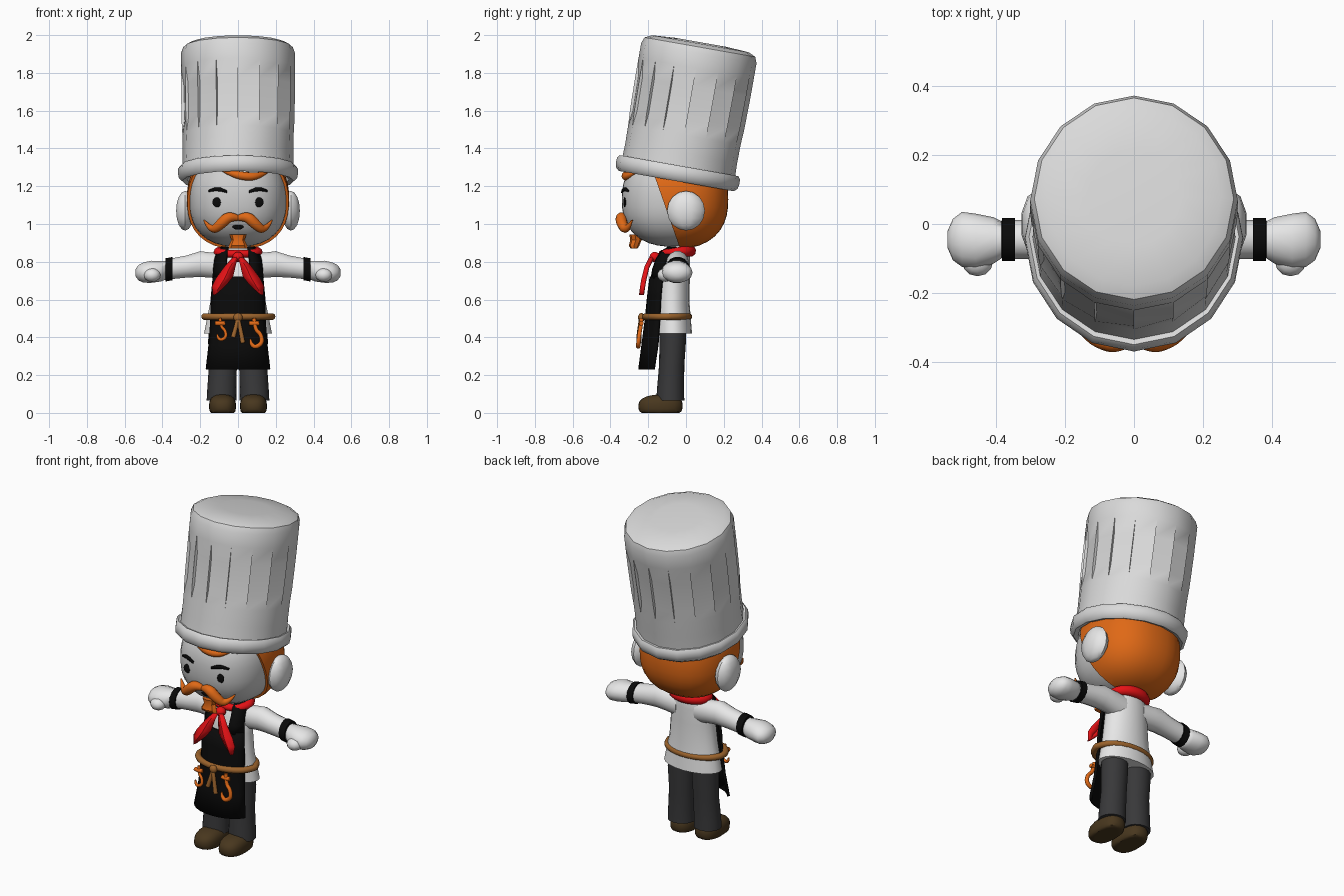
import bpy, bmesh, math
from math import sin, cos, pi, tau
from mathutils import Vector, Matrix

if "Cube" in bpy.data.objects:
    bpy.data.objects.remove(bpy.data.objects["Cube"])


def mat(name, r, g, b):
    m = bpy.data.materials.new(name)
    m.diffuse_color = (r, g, b, 1)
    m.use_nodes = True
    m.node_tree.nodes["Principled BSDF"].inputs["Base Color"].default_value = m.diffuse_color
    return m


HAT = mat("hat_white", .70, .70, .70)
SKIN = mat("pale_skin", .62, .62, .62)
WHITE = mat("cloth_white", .80, .80, .80)
ORANGE = mat("orange", .74, .14, .008)
RED = mat("red", .80, .006, .008)
BLACK = mat("black", .003, .003, .003)
GREY = mat("trouser_grey", .04, .04, .042)
BROWN = mat("shoe_brown", .065, .038, .013)
TAN = mat("belt_tan", .33, .125, .025)


def finish(ob, m, angle=40):
    ob.data.materials.clear()
    ob.data.materials.append(m)
    bpy.ops.object.select_all(action='DESELECT')
    ob.select_set(True)
    bpy.context.view_layer.objects.active = ob
    bpy.ops.object.shade_smooth_by_angle(angle=math.radians(angle))
    return ob


def from_bm(name, bm, m, angle=40, fix=True):
    bmesh.ops.remove_doubles(bm, verts=bm.verts, dist=1e-5)
    if fix:
        bmesh.ops.recalc_face_normals(bm, faces=bm.faces)
    me = bpy.data.meshes.new(name)
    bm.to_mesh(me)
    bm.free()
    ob = bpy.data.objects.new(name, me)
    bpy.context.collection.objects.link(ob)
    return finish(ob, m, angle)


def skin(name, rings, m, closed=True, cap=True, angle=40, matrix=None, thick=0):
    """Join rows of points with quads; closed rows make a tube, open rows a sheet."""
    bm = bmesh.new()
    vs = [[bm.verts.new(p) for p in r] for r in rings]
    n = len(vs[0])
    for a, b in zip(vs, vs[1:]):
        for i in range(n if closed else n - 1):
            j = (i + 1) % n
            bm.faces.new((a[i], a[j], b[j], b[i]))
    if closed and cap:
        bm.faces.new(vs[0])
        bm.faces.new(vs[-1])
    if matrix:
        bm.transform(matrix)
    ob = from_bm(name, bm, m, angle)
    if thick:
        mod = ob.modifiers.new("thickness", 'SOLIDIFY')
        mod.thickness, mod.offset = thick, 0
    return ob


def ring_z(cx, cy, z, rx, ry, n=16):
    return [(cx + rx * cos(tau * i / n), cy + ry * sin(tau * i / n), z) for i in range(n)]


def ring_x(x, cy, cz, ry, rz, n=14):
    return [(x, cy + ry * cos(tau * i / n), cz + rz * sin(tau * i / n)) for i in range(n)]


def blob_bm(c, r, e=2.0, u=24, v=14):
    """Ellipsoid whose exponent e makes it squarer above 2."""
    bm = bmesh.new()
    bmesh.ops.create_uvsphere(bm, u_segments=u, v_segments=v, radius=1)
    for w in bm.verts:
        k = sum(abs(t) ** e for t in w.co) ** (-1 / e)
        w.co = [c[i] + w.co[i] * k * r[i] for i in range(3)]
    return bm


def blob(name, c, r, m, **kw):
    return from_bm(name, blob_bm(c, r, **kw), m)


def tube(name, pts, radii, m, cyclic=False):
    cu = bpy.data.curves.new(name, 'CURVE')
    cu.dimensions, cu.bevel_depth, cu.bevel_resolution = '3D', 1, 3
    cu.use_fill_caps, cu.resolution_u = True, 5
    sp = cu.splines.new('NURBS')
    sp.points.add(len(pts) - 1)
    for p, co, r in zip(sp.points, pts, radii):
        p.co, p.radius = (*co, 1), r
    sp.order_u, sp.use_endpoint_u, sp.use_cyclic_u = 3, True, cyclic
    ob = bpy.data.objects.new(name, cu)
    bpy.context.collection.objects.link(ob)
    bpy.ops.object.select_all(action='DESELECT')
    ob.select_set(True)
    bpy.context.view_layer.objects.active = ob
    bpy.ops.object.convert(target='MESH')
    return finish(bpy.context.object, m, 60)


# Head and hair
HC, HR, HE = (0, -.065, 1.13), (.258, .275, .25), 2.4


def face_y(x, z):
    q = 1 - abs(x / HR[0]) ** HE - abs((z - HC[2]) / HR[2]) ** HE
    return HC[1] - HR[1] * max(q, 0) ** (1 / HE)


blob("head", HC, HR, SKIN, e=HE, u=32, v=20)
bm = blob_bm(HC, [r * 1.05 for r in HR], e=HE, u=32, v=20)
cut = bmesh.ops.bisect_plane(bm, geom=bm.verts[:] + bm.edges[:] + bm.faces[:],
                             plane_co=(0, -.165, 1.25), plane_no=(0, -.37, -.13), clear_outer=True)
bmesh.ops.holes_fill(bm, edges=[e for e in cut['geom_cut'] if isinstance(e, bmesh.types.BMEdge)])
from_bm("hair", bm, ORANGE)
tube("forelock", [(x, face_y(x, z) - .004, z) for x, z in
                  ((-.08, 1.285), (-.03, 1.265), (.05, 1.25), (.11, 1.255), (.155, 1.275))],
     (.008, .02, .024, .018, .006), ORANGE)

# Face: mouth, goatee and mirrored features
blob("mouth", (0, face_y(0, .985), .985), (.03, .006, .014), BLACK, u=12, v=8)
skin("goatee", [ring_z(0, y, z, rx, ry, 8) for z, y, rx, ry in
                ((.87, -.275, .052, .018), (.885, -.275, .05, .028), (.915, -.265, .035, .03),
                 (.945, -.27, .045, .03))], ORANGE)
for s, side in ((-1, "left"), (1, "right")):
    blob(side + "_eye", (s * .11, face_y(.11, 1.115), 1.115), (.025, .007, .026), BLACK, u=16, v=10)
    brow = ((.06, 1.165, 1.178), (.09, 1.172, 1.192), (.12, 1.175, 1.194), (.155, 1.17, 1.18))
    skin(side + "_brow", [[(s * x, face_y(x, z) - .005, z) for z in (lo, hi)] for x, lo, hi in brow],
         BLACK, closed=False, thick=.006)
    tube(side + "_moustache", [(s * x, y, z) for x, y, z in
                               ((0, -.335, 1.03), (.045, -.345, 1.045), (.09, -.34, 1.0),
                                (.14, -.315, .96), (.18, -.285, 1.02))],
         (.016, .03, .03, .02, .004), ORANGE)
    blob(side + "_ear", (s * .28, 0, 1.07), (.05, .1, .105), WHITE, u=10, v=8)

# Tall pleated hat, leaning back
LEAN = Matrix.Translation((0, -.05, 1.235)) @ Matrix.Rotation(math.radians(-10), 4, 'X')
rows = []
for h, k, fold in ((.04, .98, 0), (.14, .97, 0), (.24, .975, 0), (.32, .99, .016), (.5, 1, .016),
                   (.6, 1, 0), (.68, 1, 0), (.712, .96, 0), (.73, .84, 0), (.738, .45, 0)):
    rows.append([(( .302 * k - d) * cos(a), (.31 * k - d) * sin(a), h)
                 for a in (tau * i / 16 for i in range(16)) for d in (0, fold)])
skin("hat_crown", rows, HAT, angle=35, matrix=LEAN)
skin("hat_band", [ring_z(0, 0, h, .318 * k, .332 * k) for h, k in
                  ((.06, .85), (0, .85), (-.008, .93), (.008, .985), (.035, 1), (.06, .995),
                   (.075, .96), (.07, .9))], HAT, angle=50, matrix=LEAN)

# Shirt
skin("shirt_body", [ring_z(0, y, z, rx, ry, 20) for z, y, rx, ry in
                    ((.42, -.068, .18, .1), (.48, -.07, .168, .097), (.58, -.073, .148, .092),
                     (.7, -.07, .136, .09), (.79, -.062, .132, .083), (.84, -.052, .11, .072),
                     (.88, -.045, .065, .055), (.92, -.045, .055, .05))], WHITE, angle=60)

# Arms, hands, legs and shoes
for s, side in ((-1, "left"), (1, "right")):
    skin(side + "_sleeve", [ring_x(s * x, -.045, z, ry, rz) for x, z, ry, rz in
                            ((.06, .775, .06, .075), (.14, .782, .062, .068), (.2, .788, .062, .07),
                             (.27, .775, .058, .06), (.36, .762, .056, .056))], WHITE, angle=60)
    skin(side + "_cuff", [ring_x(s * x, -.045, z, r, r) for x, z, r in
                          ((.345, .764, .05), (.346, .764, .063), (.384, .757, .063), (.385, .757, .05))], BLACK)
    skin(side + "_hand", [ring_x(s * x, y, z, ry, rz) for x, y, z, ry, rz in
                          ((.375, -.045, .757, .048, .05), (.41, -.048, .75, .068, .056),
                           (.46, -.05, .747, .08, .06), (.5, -.045, .743, .08, .055),
                           (.527, -.045, .742, .06, .042), (.542, -.045, .742, .025, .02))], WHITE, angle=70)
    blob(side + "_thumb", (s * .455, -.11, .73), (.045, .042, .036), WHITE, u=12, v=8)
    skin(side + "_leg", [ring_z(s * x, y, z, rx, ry) for z, x, y, rx, ry in
                         ((.065, .087, -.083, .079, .074), (.12, .086, -.082, .077, .072),
                          (.25, .08, -.076, .074, .067), (.38, .08, -.07, .078, .07),
                          (.47, .078, -.07, .076, .072))], GREY, angle=60)
    bm = blob_bm((s * .082, -.135, .036), (.071, .117, .062), e=2.6, u=20, v=14)
    for v in bm.verts:
        v.co.z = max(v.co.z, 0) * (1 + .5 * (v.co.y + .135))
    from_bm(side + "_shoe", bm, BROWN)

# Apron with shoulder straps
rows = []
for z, w, yf, ye in ((.23, .165, -.245, -.17), (.36, .15, -.228, -.15), (.5, .14, -.21, -.14),
                     (.62, .137, -.198, -.135), (.72, .128, -.185, -.125)):
    rows.append([(w * sin(u * 1.1) / sin(1.1), yf + (ye - yf) * u * u, z)
                 for u in (i / 5 for i in range(-5, 6))])
skin("apron", rows, BLACK, closed=False, thick=.016)
for s, side in ((-1, "left"), (1, "right")):
    skin(side + "_strap", [[(s * a, ya, z), (s * (a + b) / 2, (ya + yb) / 2 - .012, z), (s * b, yb, z)]
                           for z, a, b, ya, yb in
                           ((.71, .05, .13, -.18, -.125), (.76, .06, .126, -.172, -.122),
                            (.81, .062, .12, -.155, -.105), (.85, .055, .108, -.13, -.07),
                            (.875, .05, .085, -.09, -.05))], BLACK, closed=False, thick=.016)

# Neck scarf: collar, knot and two tails
loop = [tau * i / 16 for i in range(16)]
tube("scarf_collar", [(.105 * cos(a), -.052 + .075 * sin(a), .85 + .008 * sin(a)) for a in loop],
     [.026 + .006 * sin(a) for a in loop], RED, cyclic=True)
blob("scarf_knot", (0, -.165, .825), (.03, .028, .027), RED, u=14, v=10)
for s, side in ((-1, "left"), (1, "right")):
    skin(side + "_scarf_tail", [[(s * a, y, z + .012), (s * (a + b) / 2, y - .014, z), (s * b, y, z)]
                                for z, a, b, y in
                                ((.82, 0, .025, -.175), (.77, .014, .07, -.2), (.71, .028, .115, -.215),
                                 (.67, .06, .135, -.222), (.625, .112, .13, -.228))],
         RED, closed=False, thick=.014)

# Rope belt with hanging hooks and rope ends
tube("belt", [(.18 * cos(a), -.1 + .117 * sin(a), .51) for a in loop], [.018] * 16, TAN, cyclic=True)
for name, x, k in (("small_hook", -.095, .75), ("large_hook", .085, 1.0)):
    tube(name, [(x + dx * k, y, .5 + dz * k) for dx, y, dz in
                ((0, -.235, 0), (.005, -.242, -.06), (.035, -.247, -.08), (.045, -.252, -.13),
                 (.005, -.254, -.155), (-.02, -.25, -.13), (-.018, -.25, -.11))],
         [r * k for r in (.011, .011, .011, .012, .012, .01, .005)], ORANGE)
    tube(name + "_loop", [(x - .025, -.236, .475), (x, -.242, .472), (x + .025, -.236, .475)],
         (.012, .013, .012), ORANGE)
blob("belt_knot", (0, -.236, .505), (.024, .018, .024), TAN, u=12, v=8)
for s, side in ((-1, "left"), (1, "right")):
    tube(side + "_rope_end", [(0, -.238, .5), (s * .012, -.246, .45), (s * .026, -.25, .37 + .015 * (1 - s))],
         (.011, .011, .013), TAN)
